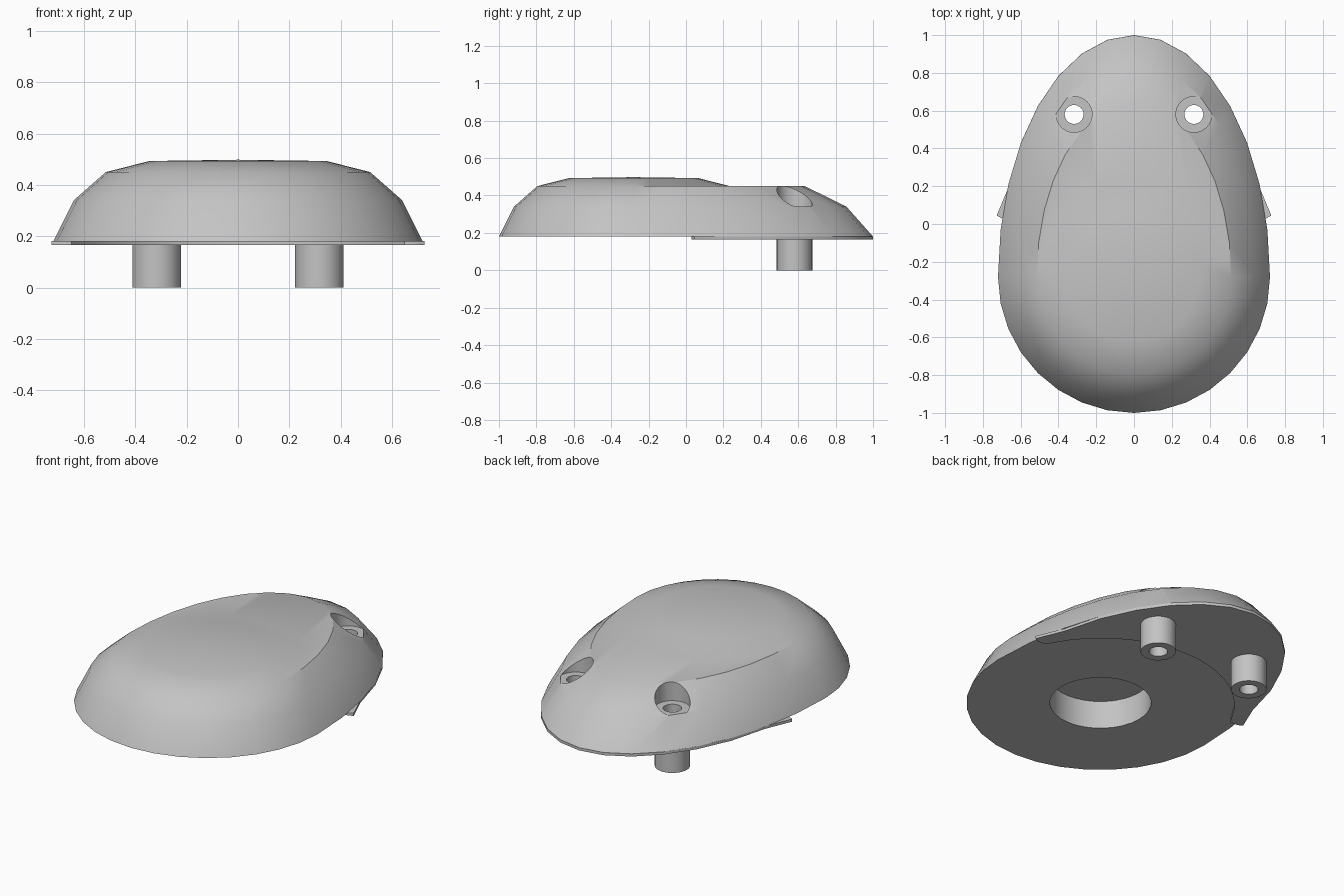
import bpy, bmesh
from math import sin, cos, pi, sqrt, radians

if "Cube" in bpy.data.objects:
    bpy.data.objects.remove(bpy.data.objects["Cube"])

grey = bpy.data.materials.new("plain grey")
grey.use_nodes = True
grey.diffuse_color = (0.55, 0.55, 0.55, 1)
grey.node_tree.nodes["Principled BSDF"].inputs["Base Color"].default_value = grey.diffuse_color

SEG = 32
CY = -0.28            # centre of the round dome
R = 0.72              # dome base radius
STRETCH = 1.28 / R    # rear half elongation
PIN_X, PIN_Y = 0.317, 0.58


def finish(name, bm):
    bmesh.ops.recalc_face_normals(bm, faces=bm.faces)
    me = bpy.data.meshes.new(name)
    bm.to_mesh(me)
    bm.free()
    ob = bpy.data.objects.new(name, me)
    me.materials.append(grey)
    bpy.context.collection.objects.link(ob)
    return ob


def cylinder(name, x, y, r, z0, z1):
    bm = bmesh.new()
    ring = [bm.verts.new((x + r * cos(2 * pi * i / SEG), y + r * sin(2 * pi * i / SEG), z0))
            for i in range(SEG)]
    base = bm.faces.new(ring)
    top = bmesh.ops.extrude_face_region(bm, geom=[base])["geom"]
    for v in top:
        if isinstance(v, bmesh.types.BMVert):
            v.co.z = z1
    return finish(name, bm)


def activate(ob):
    bpy.ops.object.select_all(action='DESELECT')
    ob.select_set(True)
    bpy.context.view_layer.objects.active = ob


def cut(ob, *cylinder_args):
    tool = cylinder("cutter", *cylinder_args)
    tool.hide_render = True
    mod = ob.modifiers.new("cut", 'BOOLEAN')
    mod.operation, mod.solver, mod.object = 'DIFFERENCE', 'EXACT', tool
    activate(ob)
    bpy.ops.object.modifier_apply(modifier=mod.name)
    bpy.data.objects.remove(tool)


def smooth(ob):
    activate(ob)
    bpy.ops.object.shade_smooth_by_angle(angle=radians(30))


# Egg-shaped shell: stretched skirt with a flat shelf, round crown on top
# rows: radius, height, whether the rear half is stretched
rows = [(R, 0.18, True), (0.64, 0.34, True), (0.515, 0.45, True),
        (0.515, 0.45, False), (0.345, 0.493, False)]
bm = bmesh.new()
rings = []
for r, z, stretched in rows:
    ring = []
    for i in range(SEG):
        a = 2 * pi * i / SEG
        s = STRETCH if stretched and sin(a) > 0 else 1
        ring.append(bm.verts.new((r * cos(a), CY + r * sin(a) * s, z)))
    rings.append(ring)
for low, high in zip(rings, rings[1:]):
    for i in range(SEG):
        j = (i + 1) % SEG
        bm.faces.new((low[i], low[j], high[j], high[i]))
tip = bm.verts.new((0, CY, 0.498))
for i in range(SEG):
    bm.faces.new((rings[-1][i], rings[-1][(i + 1) % SEG], tip))
bm.faces.new(rings[0][::-1])
bmesh.ops.remove_doubles(bm, verts=bm.verts, dist=0.0005)
shell = finish("shell", bm)

# Magnet-style recess underneath, screw seats and screw holes
cut(shell, 0, CY, 0.272, 0.0, 0.345)
for side in (-1, 1):
    cut(shell, side * PIN_X, PIN_Y, 0.095, 0.34, 0.7)
    cut(shell, side * PIN_X, PIN_Y, 0.05, 0.1, 0.6)
smooth(shell)

# Crescent plate under the rear, with a pointed tab at each side
bm = bmesh.new()
outer = []
for i in range(SEG // 2 + 1):
    a = pi * i / (SEG // 2)
    x, y = R * cos(a), CY + R * STRETCH * sin(a)
    if y > 0.22:
        outer.append((x, y))
tab = [(0.70, 0.03), (0.727, 0.045), (0.66, 0.205)]
outline = tab + outer + [(-x, y) for x, y in reversed(tab)]
half = sqrt(R * R - (0.03 - CY) ** 2)
for i in range(17):
    x = -half + 2 * half * i / 16
    outline.append((x, CY + sqrt(R * R - x * x)))
face = bm.faces.new([bm.verts.new((x, y, 0.165)) for x, y in outline])
for v in bmesh.ops.extrude_face_region(bm, geom=[face])["geom"]:
    if isinstance(v, bmesh.types.BMVert):
        v.co.z = 0.181
plate = finish("base_plate", bm)
for side in (-1, 1):
    cut(plate, side * PIN_X, PIN_Y, 0.05, 0.1, 0.3)
smooth(plate)

# Hollow mounting pins
for side, label in ((-1, "right"), (1, "left")):
    pin = cylinder(label + "_pin", side * PIN_X, PIN_Y, 0.095, 0.0, 0.17)
    cut(pin, side * PIN_X, PIN_Y, 0.05, -0.1, 0.3)
    smooth(pin)
